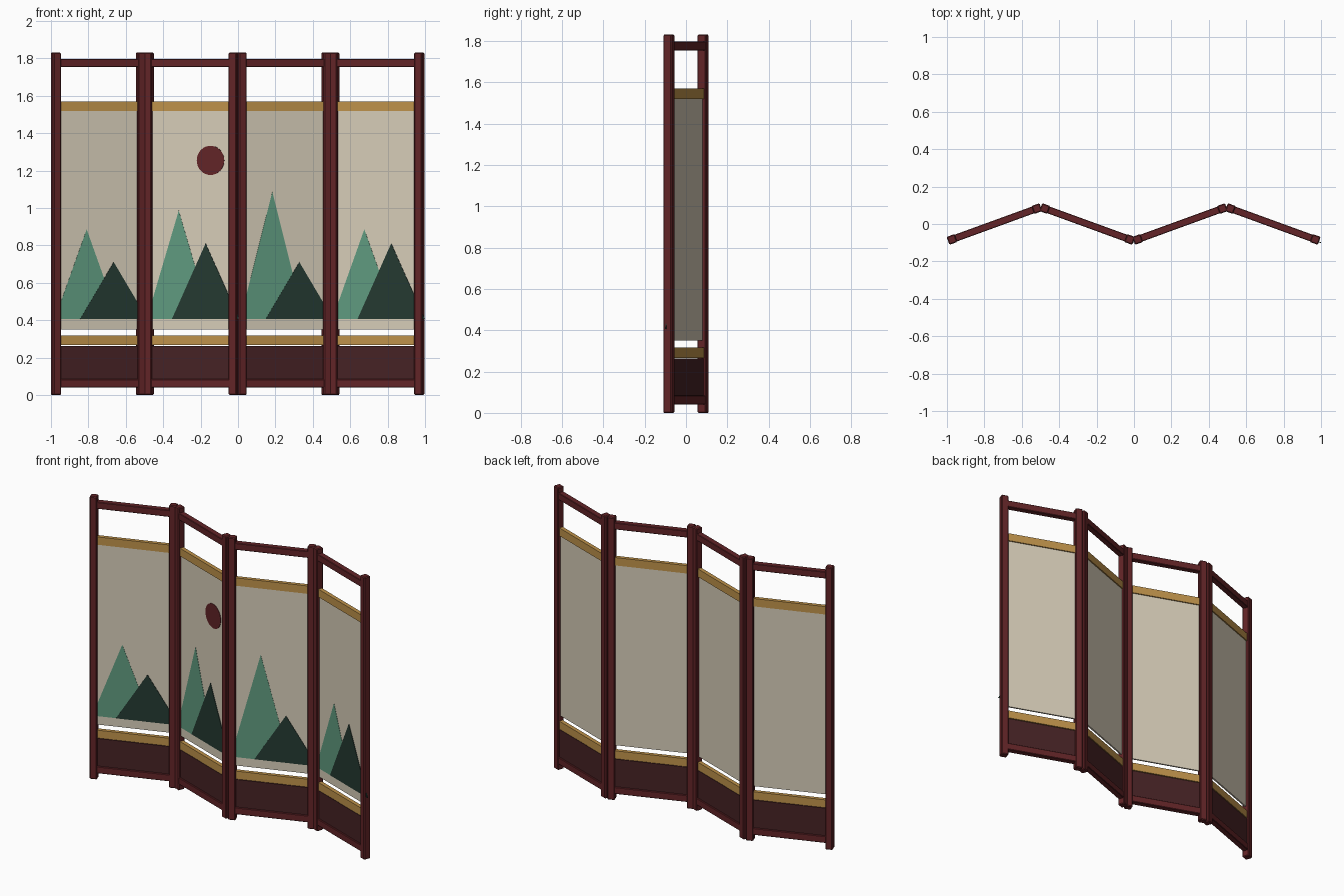
import bpy, bmesh, math
from mathutils import Matrix

if "Cube" in bpy.data.objects:
    bpy.data.objects.remove(bpy.data.objects["Cube"])


def material(name, rgb):
    # sRGB bytes to linear values
    lin = [((c / 255 + 0.055) / 1.055) ** 2.4 for c in rgb] + [1]
    mat = bpy.data.materials.new(name)
    mat.use_nodes = True
    mat.diffuse_color = lin
    mat.node_tree.nodes["Principled BSDF"].inputs["Base Color"].default_value = lin
    return mat


RED = material("red lacquer", (98, 36, 39))
BROWN = material("dark brown wood", (70, 34, 36))
GOLD = material("gold trim", (190, 146, 74))
PAPER = material("cream paper", (214, 204, 184))
GREEN = material("light green", (95, 154, 127))
DARK = material("dark green", (36, 57, 49))

ANGLE = math.radians(20)
HALF = 0.264           # half the panel width, along the panel
POST = 0.045
INNER = HALF - POST    # half the opening between the posts


def add(name, bm, mat, place, bevel=0):
    bmesh.ops.recalc_face_normals(bm, faces=bm.faces)
    mesh = bpy.data.meshes.new(name)
    bm.to_mesh(mesh)
    bm.free()
    mesh.materials.append(mat)
    obj = bpy.data.objects.new(name, mesh)
    bpy.context.collection.objects.link(obj)
    obj.matrix_world = place
    if bevel:
        mod = obj.modifiers.new("bevel", "BEVEL")
        mod.width = bevel
        mod.segments = 1
    return obj


def box(name, u, half_u, z0, z1, depth, mat, place, bevel=0):
    bm = bmesh.new()
    size = Matrix.Diagonal((2 * half_u, depth, z1 - z0, 1))
    bmesh.ops.create_cube(bm, size=1, matrix=Matrix.Translation((u, 0, (z0 + z1) / 2)) @ size)
    return add(name, bm, mat, place, bevel)


def plate(name, outline, front, mat, place):
    # thin painted shape standing just in front of the paper
    bm = bmesh.new()
    face = bm.faces.new([bm.verts.new((u, -front, z)) for u, z in outline])
    new = bmesh.ops.extrude_face_region(bm, geom=[face])["geom"]
    verts = [v for v in new if isinstance(v, bmesh.types.BMVert)]
    bmesh.ops.translate(bm, verts=verts, vec=(0, front - 0.004, 0))
    return add(name, bm, mat, place)


def mountain(name, u, half, peak, front, mat, place):
    base = 0.405
    return plate(name, [(u - half, base), (u + half, base), (u, peak)], front, mat, place)


# peak heights of the far and near mountain on each panel
peaks = [(0.885, 0.71), (0.985, 0.81), (1.085, 0.71), (0.885, 0.81)]
step = 2 * HALF * math.cos(ANGLE)

for i, (far, near) in enumerate(peaks):
    turn = ANGLE if i % 2 == 0 else -ANGLE
    place = Matrix.Translation(((i - 1.5) * step - 0.002, 0, 0)) @ Matrix.Rotation(turn, 4, "Z")
    tag = f"panel_{i + 1}_"

    # frame
    for side, word in ((-1, "right"), (1, "left")):
        box(tag + word + "_post", side * (HALF - POST / 2), POST / 2, 0, 1.83, POST, RED, place, 0.005)
    box(tag + "top_rail", 0, INNER + 0.005, 1.753, 1.797, 0.038, RED, place, 0.003)
    box(tag + "bottom_rail", 0, INNER + 0.005, 0.04, 0.084, 0.038, RED, place, 0.003)

    # infill
    box(tag + "lower_board", 0, INNER + 0.005, 0.08, 0.262, 0.02, BROWN, place)
    box(tag + "lower_trim", 0, INNER + 0.005, 0.266, 0.317, 0.025, GOLD, place)
    box(tag + "upper_trim", 0, INNER + 0.005, 1.518, 1.569, 0.025, GOLD, place)
    box(tag + "paper", 0, INNER + 0.005, 0.35, 1.54, 0.01, PAPER, place)

    # painted scene
    mountain(tag + "far_mountain", -0.069, 0.182, far, 0.0065, GREEN, place)
    mountain(tag + "near_mountain", 0.0845, 0.192, near, 0.008, DARK, place)
    if i == 1:
        ring = [2 * math.pi * k / 32 for k in range(32)]
        disc = [(0.112 + 0.078 * math.cos(a), 1.254 + 0.078 * math.sin(a)) for a in ring]
        plate("sun_disc", disc, 0.0075, RED, place)
